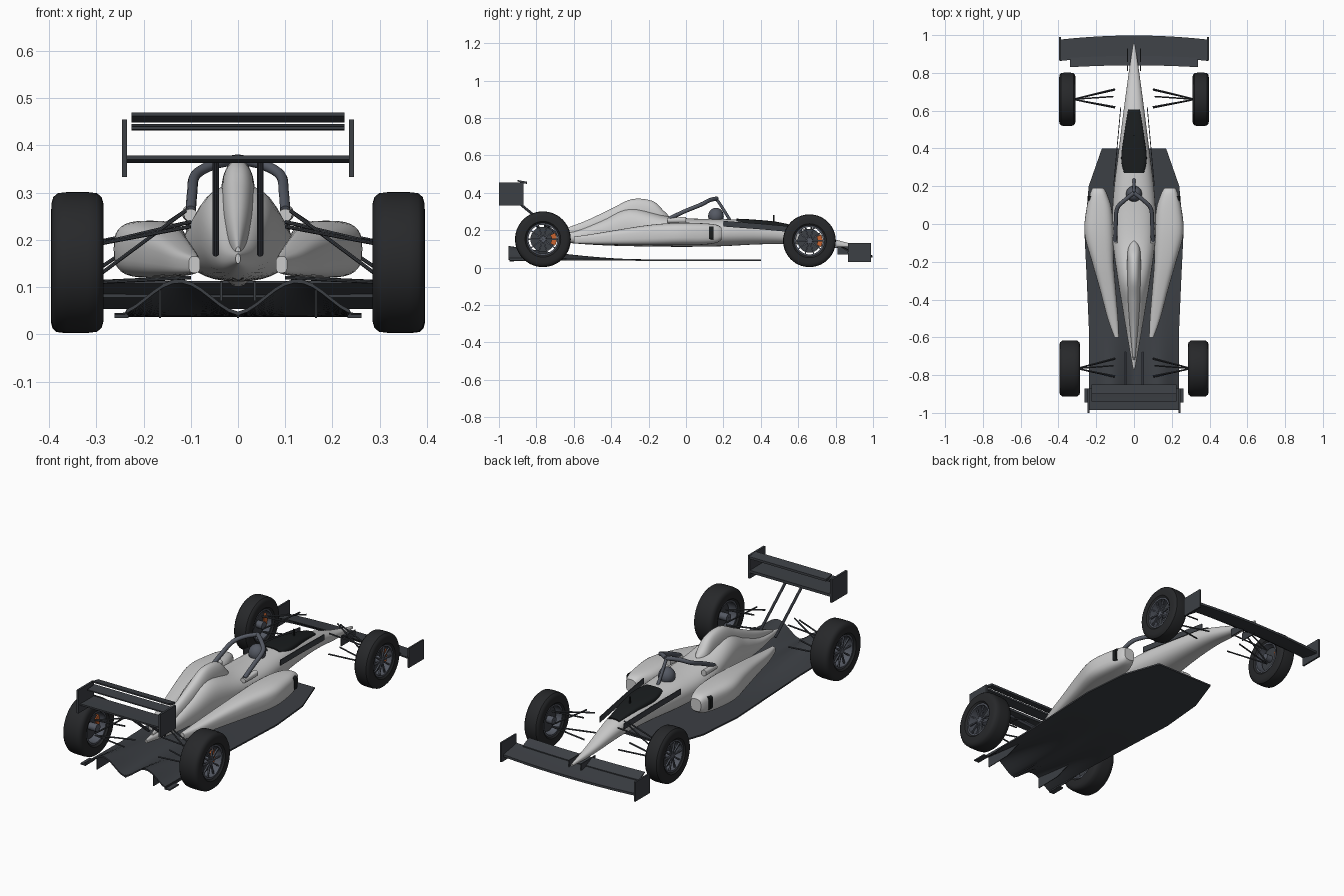
import bpy, bmesh, math
from mathutils import Vector

if "Cube" in bpy.data.objects:
    bpy.data.objects.remove(bpy.data.objects["Cube"])


def mat(name, c):
    m = bpy.data.materials.new(name)
    m.diffuse_color = (*c, 1)
    m.use_nodes = True
    m.node_tree.nodes["Principled BSDF"].inputs["Base Color"].default_value = m.diffuse_color
    return m


CARBON = mat("carbon", (0.045, 0.05, 0.058))
RUBBER = mat("rubber", (0.02, 0.021, 0.023))
BLACK = mat("black", (0.01, 0.012, 0.013))
STEEL = mat("steel", (0.09, 0.1, 0.125))
ORANGE = mat("caliper_orange", (0.6, 0.13, 0.03))
PAINT = mat("paint", (0.68, 0.68, 0.66))


def make(name, verts, faces, m, angle=35):
    me = bpy.data.meshes.new(name)
    me.from_pydata([tuple(v) for v in verts], [], faces)
    bm = bmesh.new()
    bm.from_mesh(me)
    bmesh.ops.recalc_face_normals(bm, faces=bm.faces)
    bm.to_mesh(me)
    bm.free()
    me.materials.append(m)
    ob = bpy.data.objects.new(name, me)
    bpy.context.collection.objects.link(ob)
    bpy.ops.object.select_all(action='DESELECT')
    ob.select_set(True)
    bpy.context.view_layer.objects.active = ob
    bpy.ops.object.shade_smooth_by_angle(angle=math.radians(angle))
    return ob


def skin(name, rings, m, closed=False, angle=35):
    n, k = len(rings[0]), len(rings)
    verts = [p for r in rings for p in r]
    faces = [(i * n + j, i * n + (j + 1) % n, (i + 1) % k * n + (j + 1) % n, (i + 1) % k * n + j)
             for i in range(k if closed else k - 1) for j in range(n)]
    if not closed:
        faces += [tuple(range(n)), tuple(range((k - 1) * n, k * n))]
    return make(name, verts, faces, m, angle)


def smooth_path(keys, steps):
    out = []
    for i in range(len(keys) - 1):
        p = [keys[max(0, min(len(keys) - 1, i + d))] for d in (-1, 0, 1, 2)]
        for s in range(steps):
            t = s / steps
            out.append([0.5 * (2 * b + (c - a) * t + (2 * a - 5 * b + 4 * c - d) * t * t
                               + (3 * b - a - 3 * c + d) * t ** 3) for a, b, c, d in zip(*p)])
    return out + [list(keys[-1])]


# loft of superellipse sections: (y, centre x, half width, bottom z, top z)
def loft(name, keys, m, e=2.3, n=32, side=1, steps=5):
    rings = []
    for y, cx, w, zb, zt in smooth_path(keys, steps):
        ring = []
        for j in range(n):
            c, s = math.cos(2 * math.pi * j / n), math.sin(2 * math.pi * j / n)
            ring.append((side * (cx + w * math.copysign(abs(c) ** (2 / e), c)), y,
                         (zb + zt) / 2 + (zt - zb) / 2 * math.copysign(abs(s) ** (2 / e), s)))
        rings.append(ring)
    return skin(name, rings, m)


def box(name, x0, x1, y0, y1, z0, z1, m):
    return skin(name, [[(x, y0, z0), (x, y1, z0), (x, y1, z1), (x, y0, z1)] for x in (x0, x1)], m)


# round tube through a list of points
def tube(name, pts, r, m, n=10):
    pts = [Vector(p) for p in pts]
    rings = []
    for i, p in enumerate(pts):
        d = (pts[min(i + 1, len(pts) - 1)] - pts[max(i - 1, 0)]).normalized()
        u = d.cross(Vector((0.13, 0.21, 1))).normalized()
        v = d.cross(u)
        rings.append([p + r * (u * math.cos(a) + v * math.sin(a))
                      for a in [2 * math.pi * j / n for j in range(n)]])
    return skin(name, rings, m)


# closed profile of (x, radius) spun around the wheel axle
def lathe(name, prof, x, y, z, side, m, n=48, a0=0, a1=2 * math.pi):
    full = a1 - a0 > 6.2
    angs = [a0 + (a1 - a0) * j / n for j in range(n if full else n + 1)]
    rings = [[(side * (x + px), y + r * math.cos(a), z + r * math.sin(a)) for px, r in prof] for a in angs]
    return skin(name, rings, m, closed=full)


# aerofoil plank spanning x, swept back towards the tips by arc
def wing(name, span, y0, y1, z0, z1, t, arc=0.0, n=16):
    rings = []
    for i in range(n + 1):
        u = -1 + 2 * i / n
        dy = -arc * u * u
        rings.append([(u * span, y + dy, z) for y, z in (
            (y0, z0), (y0 * .6 + y1 * .4, z0 * .6 + z1 * .4 - t * .5), (y1, z1 - t / 2),
            (y1, z1 + t / 2), (y0 * .6 + y1 * .4, z0 * .6 + z1 * .4 + t * .5), (y0, z0 + t * .6))])
    return skin(name, rings, CARBON)


# main body, engine spine and cockpit
loft("body", [(-.77, 0, .005, .15, .17), (-.6, 0, .035, .13, .195), (-.45, 0, .06, .12, .255),
              (-.3, 0, .085, .115, .318), (-.1, 0, .112, .112, .275), (.05, 0, .115, .112, .262),
              (.2, 0, .105, .115, .26), (.4, 0, .08, .125, .25), (.6, 0, .055, .125, .215),
              (.8, 0, .028, .105, .15), (.955, 0, .005, .098, .112)], PAINT)
loft("engine_spine", [(-.72, 0, .006, .15, .185), (-.55, 0, .022, .15, .245), (-.4, 0, .033, .18, .315),
                      (-.29, 0, .036, .2, .366), (-.18, 0, .036, .2, .357), (-.12, 0, .03, .2, .305),
                      (-.09, 0, .012, .2, .275)], PAINT)
loft("cockpit_cover", [(.27, 0, .055, .2, .262), (.35, 0, .068, .2, .258), (.48, 0, .052, .19, .246),
                       (.605, 0, .032, .18, .219)], BLACK, e=4)
box("pitot_blade", -.003, .003, .465, .472, .24, .282, BLACK)

# helmet
loft("helmet", [(.16 + .042 * math.sin(a), 0, .042 * math.cos(a) + .0003, .275 - .045 * math.cos(a) - .0003,
                 .275 + .045 * math.cos(a) + .0003) for a in [math.pi * (i / 10 - .5) for i in range(11)]],
     STEEL, e=2, steps=1, n=24)

# floor with a wavy diffuser at the rear
edge = [(-.95, .237), (-.6, .237), (-.3, .25), (-.05, .262), (.2, .24), (.4, .17)]


def floor_z(x, y):
    t = max(0, min(1, (-.25 - y) / .7)) ** 1.6
    return .041 + t * (.037 + .035 * math.cos(2 * math.pi * (abs(x) - .125) / .27))


rings = []
for i in range(len(edge) - 1):
    (ya, wa), (yb, wb) = edge[i], edge[i + 1]
    for s in range(6 if i < len(edge) - 2 else 7):
        y, w = ya + (yb - ya) * s / 6, wa + (wb - wa) * s / 6
        xs = [w * (j / 12 - 1) for j in range(25)]
        rings.append([(x, y, floor_z(x, y) + .004) for x in xs]
                     + [(x, y, floor_z(x, y) - .004) for x in reversed(xs)])
skin("floor", rings, CARBON)
for k, x in enumerate((-.237, -.165, 0, .165, .237)):
    prof = [(-.945, .034), (-.8, .036), (-.7, floor_z(x, -.7)), (-.8, floor_z(x, -.8)),
            (-.945, floor_z(x, -.945))]
    skin(f"diffuser_strake_{k}", [[(x + d, y, z) for y, z in prof] for d in (-.002, .002)], CARBON)
for s in (-1, 1):
    box("diffuser_foot", s * .232, s * .262, -.945, -.87, .035, .042, CARBON)

# rear wing
wing("rear_wing_main", .24, -.985, -.87, .37, .37, .014)
wing("rear_wing_lower_flap", .225, -.94, -.88, .434, .44, .01)
wing("rear_wing_upper_flap", .225, -.9, -.85, .462, .454, .012)

# front wing
wing("front_wing_main", .393, .885, .998, .078, .06, .012, arc=.022)
wing("front_wing_flap", .34, .84, .89, .108, .085, .008, arc=.01)

for s in (-1, 1):
    tag = "right" if s > 0 else "left"
    # sidepod and inlet
    loft(f"sidepod_{tag}", [(-.6, .092, .012, .13, .165), (-.5, .112, .028, .125, .18),
                            (-.35, .138, .042, .122, .205), (-.2, .165, .058, .12, .228),
                            (-.05, .185, .077, .12, .24), (.08, .185, .067, .122, .238),
                            (.16, .188, .045, .132, .23), (.19, .19, .03, .15, .215)], PAINT, e=3, side=s)
    loft(f"inlet_{tag}", [(.122, .225, .02, .15, .22), (.148, .225, .02, .15, .22)], BLACK, e=4, side=s, steps=1)
    # cockpit side strip
    skin(f"side_strip_{tag}", [[(s * (x + d), y, z + h) for d, h in ((0, 0), (.004, 0), (.004, .03), (0, .03))]
                               for x, y, z in ((.068, .62, .185), (.088, .4, .205), (.106, .2, .22))], CARBON)
    # rear wing end plate and strut
    box(f"rear_endplate_{tag}", s * .235, s * .246, -1, -.87, .333, .455, CARBON)
    tube(f"rear_wing_strut_{tag}", [(s * .047, -.68, .17), (s * .047, -.92, .368)], .007, STEEL)
    # front wing end plate and pylon
    box(f"front_endplate_{tag}", s * .387, s * .396, .865, .99, .03, .133, CARBON)
    box(f"front_pylon_{tag}", s * .033, s * .038, .81, .93, .07, .112, CARBON)
    # halo arm with its mounting pad
    arm = smooth_path([(s * .1, -.09, .262), (s * .097, -.01, .3), (s * .09, .08, .337),
                       (s * .05, .125, .36), (0, .165, .37)], 5)
    tube(f"halo_arm_{tag}", arm, .011, STEEL, 12)
    loft(f"halo_pad_{tag}", [(-.1, .1, .014, .24, .265), (.0, .104, .014, .24, .272)], PAINT, side=s, steps=1)

    for end, y, r, x, hw in (("rear", -.765, .149, .34, .055), ("front", .66, .141, .353, .043)):
        name, z = f"{end}_{tag}", r + .003
        ri = r * .56
        # tyre
        tyre = [(-hw * .8, ri), (-hw, ri + .012), (-hw, r * .84), (-hw * .93, r * .93), (-hw * .75, r * .985),
                (-hw * .4, r), (hw * .4, r), (hw * .75, r * .985), (hw * .93, r * .93), (hw, r * .84),
                (hw, ri + .012), (hw * .8, ri)]
        lathe(f"tyre_{name}", tyre, x, y, z, s, RUBBER, 56)
        # rim barrel, hub, brake disc and caliper
        lathe(f"rim_{name}", [(-hw * .85, ri + .003), (hw * .85, ri + .003), (hw * .85, ri - .006),
                              (-hw * .85, ri - .006)], x, y, z, s, STEEL)
        lathe(f"hub_{name}", [(-hw, .001), (-hw, .02), (hw * .6, .018), (hw * .7, .012), (hw * .7, .001)],
              x, y, z, s, STEEL, 24)
        lathe(f"brake_disc_{name}", [(-.008, .015), (-.008, ri * .8), (0, ri * .8), (0, .015)],
              x, y, z, s, CARBON, 40)
        lathe(f"caliper_{name}", [(-.014, ri * .55), (-.014, ri * .88), (.01, ri * .88), (.01, ri * .55)],
              x, y, z, s, ORANGE, 8, -.5, .5)
        # spokes
        for k in range(10):
            a = 2 * math.pi * k / 10
            c, q = math.cos(a), math.sin(a)
            skin(f"spoke_{name}_{k}", [[(s * (x + hw * .55 + dx), y + rr * c - t * q, z + rr * q + t * c)
                                        for dx, t in ((0, -w), (.008, -w), (.008, w), (0, w))]
                                       for rr, w in ((.012, .004), (ri - .003, .003))], STEEL)
        # suspension arms
        xo = x - hw * .7
        for k, (zo, xi, dy, zi) in enumerate(((.19, .1, .055, .238), (.19, .1, -.04, .228), (.11, .1, .05, .12),
                                              (.11, .1, -.045, .12), (.12, .11, .015, .262))):
            tube(f"suspension_{name}_{k}", [(s * xo, y, zo), (s * xi, y + dy, zi)], .004, CARBON, 8)

# halo centre pillar
tube("halo_pillar", smooth_path([(0, .16, .37), (0, .185, .335), (0, .235, .255)], 4), .008, STEEL, 12)
